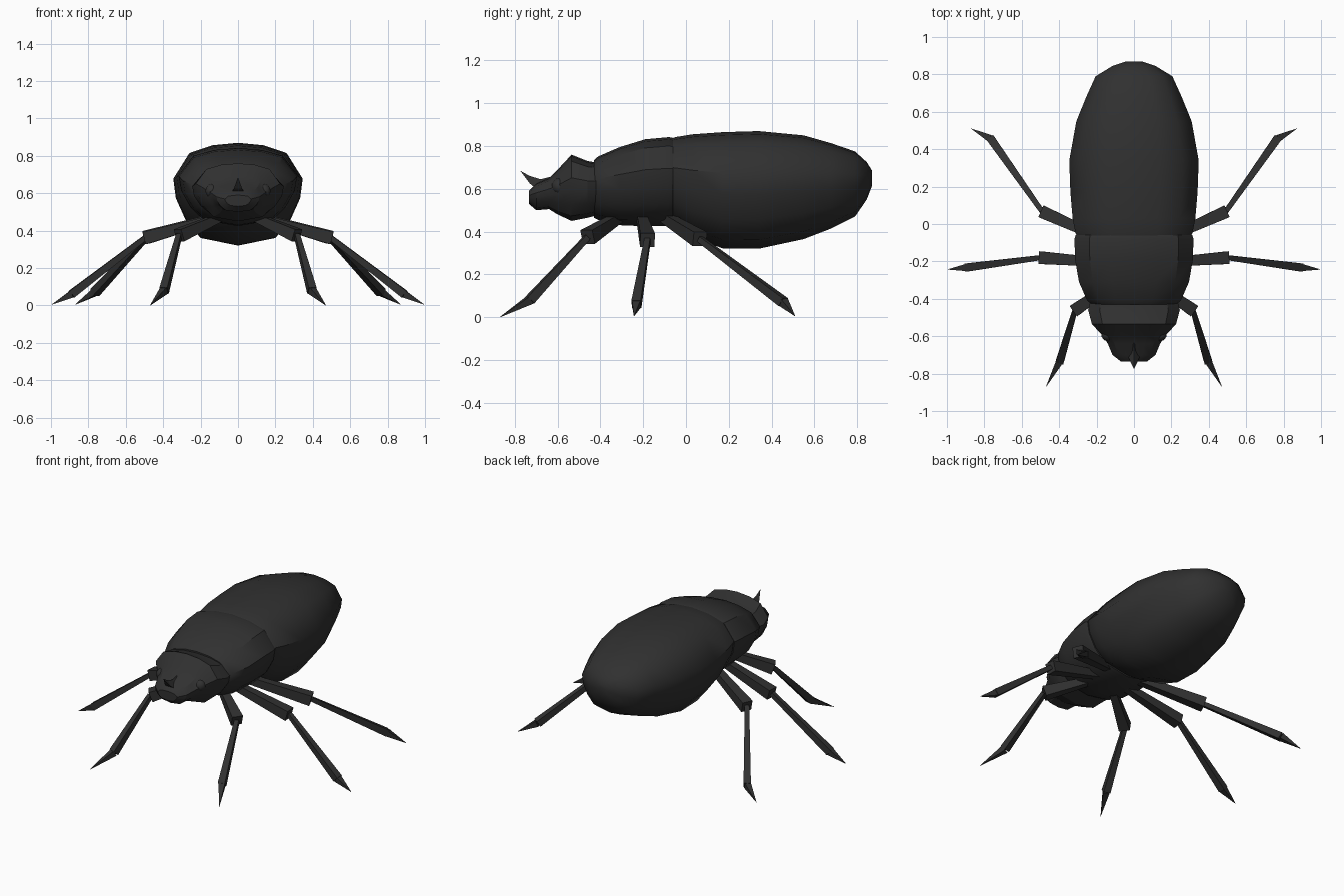
import bpy, bmesh, math
from mathutils import Vector, Matrix

if "Cube" in bpy.data.objects:
    bpy.data.objects.remove(bpy.data.objects["Cube"])

shell = bpy.data.materials.new("dark_shell")
shell.diffuse_color = (0.03, 0.03, 0.03, 1)
shell.use_nodes = True
shell.node_tree.nodes["Principled BSDF"].inputs["Base Color"].default_value = shell.diffuse_color

# Half cross-section of the body, top to bottom, in -1..1
HALF = [(0, 1), (.40, .95), (.75, .80), (1, .30), (.96, -.08), (.81, -.50), (.58, -.85), (0, -1)]
SECTION = HALF + [(-x, z) for x, z in HALF[-2:0:-1]]


def finish(name, bm, smooth=None, mirror=False):
    bmesh.ops.recalc_face_normals(bm, faces=bm.faces)
    me = bpy.data.meshes.new(name)
    bm.to_mesh(me)
    bm.free()
    ob = bpy.data.objects.new(name, me)
    bpy.context.collection.objects.link(ob)
    me.materials.append(shell)
    if mirror:
        ob.modifiers.new("mirror", 'MIRROR')
    if smooth:
        bpy.ops.object.select_all(action='DESELECT')
        ob.select_set(True)
        bpy.context.view_layer.objects.active = ob
        bpy.ops.object.shade_smooth_by_angle(angle=math.radians(smooth))
    return ob


def loft(name, rings, smooth):
    """Rings are (y, half width, top z, bottom z)."""
    bm = bmesh.new()
    loops = []
    for y, w, top, bot in rings:
        c, h = (top + bot) / 2, (top - bot) / 2
        loops.append([bm.verts.new((x * w, y, c + z * h)) for x, z in SECTION])
    n = len(SECTION)
    for a, b in zip(loops, loops[1:]):
        for i in range(n):
            bm.faces.new((a[i], a[(i + 1) % n], b[(i + 1) % n], b[i]))
    bm.faces.new(loops[0])
    bm.faces.new(loops[-1])
    return finish(name, bm, smooth)


def spar(bm, a, b, r0, r1):
    """Four-sided tapering bar from a to b."""
    a, b = Vector(a), Vector(b)
    d = b - a
    m = (Matrix.Translation((a + b) / 2) @ d.to_track_quat('Z', 'Y').to_matrix().to_4x4()
         @ Matrix.Rotation(math.pi / 4, 4, 'Z'))
    bmesh.ops.create_cone(bm, cap_ends=True, segments=4, radius1=r0, radius2=r1,
                          depth=d.length, matrix=m)


# Body
loft("abdomen", [
    (-.07, .30, .835, .45), (-.05, .312, .842, .43), (.03, .328, .855, .375),
    (.17, .340, .865, .322), (.34, .346, .87, .32), (.55, .308, .85, .365),
    (.68, .255, .813, .415), (.79, .205, .775, .47), (.845, .115, .725, .55),
    (.87, .04, .685, .615)], 40)
loft("thorax", [
    (-.43, .225, .735, .465), (-.41, .25, .752, .455), (-.31, .294, .795, .43),
    (-.19, .315, .832, .425), (-.08, .318, .842, .425), (-.06, .312, .838, .43)], 35)
loft("head", [
    (-.40, .23, .72, .48), (-.46, .245, .73, .465), (-.535, .225, .76, .45),
    (-.60, .165, .69, .48), (-.64, .14, .65, .505), (-.70, .115, .625, .50),
    (-.735, .07, .59, .53)], 25)

# Horn, curving up from the forehead
bm = bmesh.new()
horn = [((-.62), .07, .56, .66), (-.68, .045, .585, .645), (-.73, .022, .625, .66)]
loops = [[bm.verts.new(p) for p in ((-w, y, lo), (w, y, lo), (0, y, hi))] for y, w, lo, hi in horn]
tip = bm.verts.new((0, -.775, .685))
for a, b in zip(loops, loops[1:]):
    for i in range(3):
        bm.faces.new((a[i], a[(i + 1) % 3], b[(i + 1) % 3], b[i]))
for i in range(3):
    bm.faces.new((loops[-1][i], loops[-1][(i + 1) % 3], tip))
bm.faces.new(loops[0])
finish("horn", bm)

# Eyes
bm = bmesh.new()
bmesh.ops.create_uvsphere(bm, u_segments=10, v_segments=8, radius=.038,
                          matrix=Matrix.Translation((.138, -.59, .612)))
finish("eyes", bm, 60, True)

# Legs: root, knee, ankle, claw tip
LEGS = {
    "front_legs": ((.10, -.31, .47), (.315, -.46, .375), (.395, -.73, .08), (.47, -.87, .0)),
    "middle_legs": ((.10, -.21, .47), (.50, -.18, .36), (.89, -.232, .06), (.995, -.243, .005)),
    "hind_legs": ((.10, -.11, .475), (.49, .065, .365), (.765, .455, .07), (.87, .51, .005)),
}
for name, (root, knee, ankle, tip) in LEGS.items():
    bm = bmesh.new()
    spar(bm, root, knee, .03, .048)
    spar(bm, knee, ankle, .019, .031)
    spar(bm, ankle, tip, .027, .001)
    finish(name, bm, None, True)
